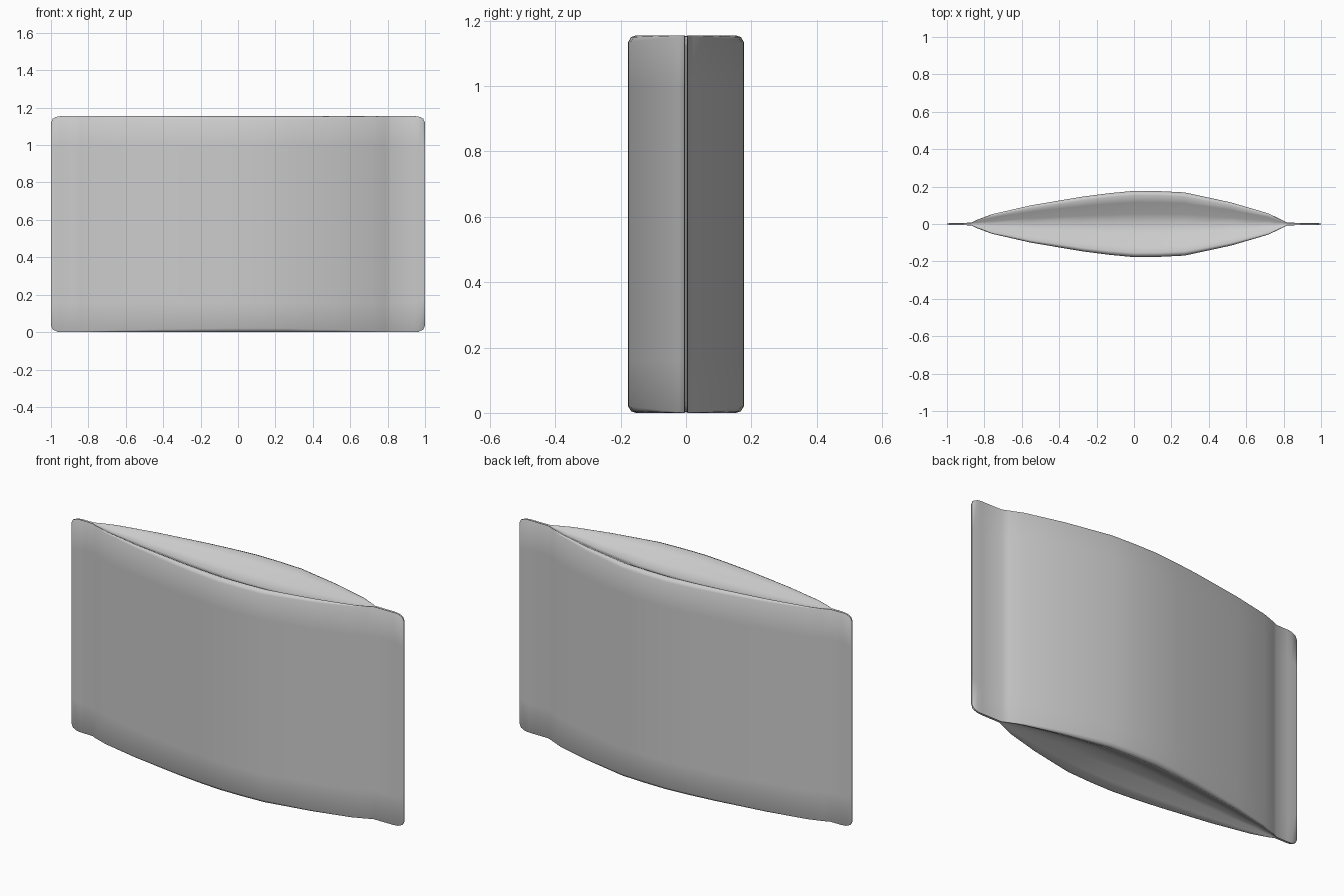
import bpy, bmesh

if "Cube" in bpy.data.objects:
    bpy.data.objects.remove(bpy.data.objects["Cube"], do_unlink=True)

HEIGHT = 1.155
# Outline stations: x, half thickness, inset of top and bottom edge
STATIONS = [(-1, .003, .035), (-.99, .004, .013), (-.965, .005, .002), (-.94, .006, 0),
            (-.87, .007, 0), (-.84, .022, 0), (-.76, .052, 0), (-.55, .1, 0),
            (-.27, .147, 0), (-.13, .165, 0), (0, .177, 0), (.13, .176, 0), (.27, .169, 0),
            (.52, .115, 0), (.72, .056, 0), (.79, .022, 0), (.82, .007, 0),
            (.94, .006, 0), (.965, .005, .002), (.99, .004, .013), (1, .003, .035)]


def half_edge(w, inset):
    """Valley, slope, rounded lip and wall of one end, from the middle outwards."""
    k = w / .177
    points = [(0, .075 * k), (.3 * w, .055 * k), (.65 * w, .02 * k), (.87 * w, 0),
              (.95 * w, .005 * k), (w, .02 * k), (w, .16)]
    return [(y, depth + inset) for y, depth in points]


def section(w, inset):
    """Closed loop in y and z, walked around the pouch."""
    edge = half_edge(w, inset)
    back = [(y, HEIGHT - d) for y, d in edge] + [(y, d) for y, d in reversed(edge)]
    front = [(-y, z) for y, z in reversed(back[1:-1])]
    return back + front


# Pouch body with flat side seams and sunken ends
bm = bmesh.new()
rings = [[bm.verts.new((x, y, z)) for y, z in section(w, inset)] for x, w, inset in STATIONS]
count = len(rings[0])
for a, b in zip(rings, rings[1:]):
    for i in range(count):
        j = (i + 1) % count
        bm.faces.new((a[i], a[j], b[j], b[i]))
bm.faces.new(rings[0])
bm.faces.new(rings[-1])
bmesh.ops.recalc_face_normals(bm, faces=bm.faces)
mesh = bpy.data.meshes.new("pouch")
bm.to_mesh(mesh)
bm.free()
pouch = bpy.data.objects.new("pouch", mesh)
bpy.context.collection.objects.link(pouch)

# Plain grey foil
grey = bpy.data.materials.new("light_grey")
grey.use_nodes = True
colour = (.6, .6, .6, 1)
grey.diffuse_color = colour
grey.node_tree.nodes["Principled BSDF"].inputs["Base Color"].default_value = colour
mesh.materials.append(grey)

# Soft shading, sharp only at the thin seams
bpy.context.view_layer.objects.active = pouch
pouch.select_set(True)
bpy.ops.object.shade_smooth_by_angle(angle=1.2)
